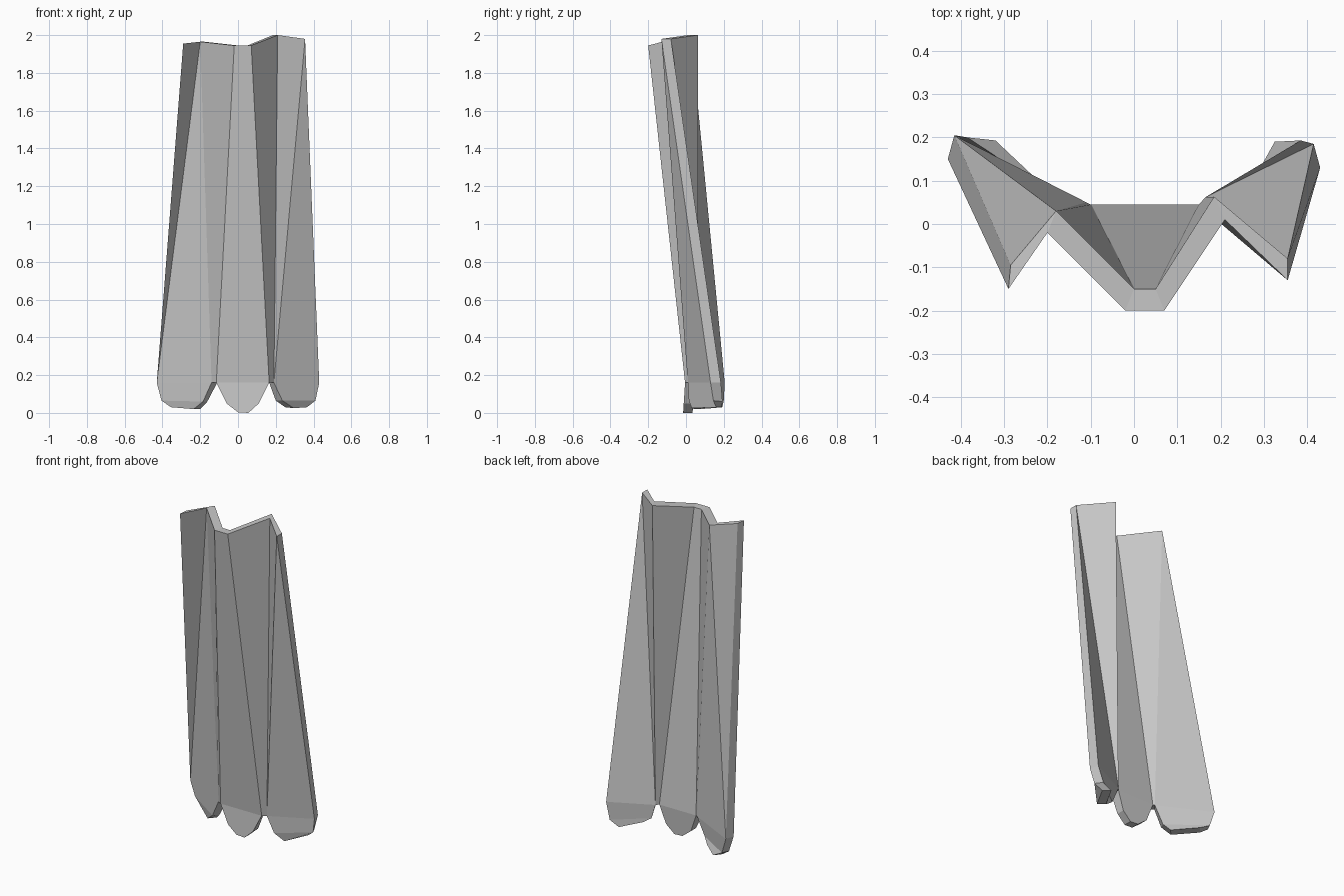
import bpy
import bmesh
from mathutils import Vector

default_cube = bpy.data.objects.get("Cube")
if default_cube:
    bpy.data.objects.remove(default_cube, do_unlink=True)

# Single plain grey finish
GREY = (0.57, 0.57, 0.57, 1.0)
material = bpy.data.materials.new("plain_grey")
material.use_nodes = True
material.diffuse_color = GREY
material.node_tree.nodes["Principled BSDF"].inputs["Base Color"].default_value = GREY

# Fold lines of the pleated sheet, listed from -x to +x
HEM = 0.16
top_heights = [1.955, 1.965, 1.945, 1.945, 2.0, 1.98]
top_front = [(-.29, -.15), (-.2, -.02), (-.02, -.2), (.07, -.2), (.21, .01), (.355, -.13)]
top_back = [(-.285, -.095), (-.18, .03), (0, -.15), (.05, -.15), (.185, .063), (.355, -.08)]
hem_front = [(-.43, .15), (-.14, .01), (-.115, -.005), (.165, -.005), (.19, .01), (.43, .13)]
hem_back = [(-.415, .205), (-.11, .05), (-.1, .045), (.15, .045), (.165, .062), (.415, .185)]

# Tab outlines below the hem, from -x to +x; the side tabs twist as they drop
right_tab_front = [(-.405, .16, .065), (-.355, .15, .03), (-.235, .04, .02), (-.185, .015, .06)]
right_tab_back = [(-.385, .2, .065), (-.32, .193, .03), (-.2, .08, .02), (-.165, .055, .055)]
left_tab_front = [(.235, .015, .065), (.295, .03, .025), (.365, .16, .03), (.41, .145, .065)]
left_tab_back = [(.2, .05, .065), (.25, .055, .03), (.325, .19, .03), (.385, .193, .06)]
middle_tab_front = [(-.06, -.012, .05), (0, -.015, .003), (.055, -.015, 0), (.11, -.012, .05)]
middle_tab_back = [(x, y + .05, z) for x, y, z in middle_tab_front]

bm = bmesh.new()


def add_points(points):
    return [bm.verts.new(Vector(p)) for p in points]


def bridge(first, second):
    """Join two equally long rows of vertices with quads."""
    for i in range(len(first) - 1):
        bm.faces.new((first[i], first[i + 1], second[i + 1], second[i]))


def with_heights(row, heights):
    return add_points([(x, y, z) for (x, y), z in zip(row, heights)])


# Pleated sheet with thickness
hem_heights = [HEM] * len(hem_front)
tf, tb = with_heights(top_front, top_heights), with_heights(top_back, top_heights)
hf, hb = with_heights(hem_front, hem_heights), with_heights(hem_back, hem_heights)
bridge(hf, tf)
bridge(tb, hb)
bridge(tf, tb)
for end in (0, -1):
    bm.faces.new((hf[end], tf[end], tb[end], hb[end]))

# Diagonal creases of the two twisted outer panels
for top, hem in ((tf, hf), (tb, hb)):
    bmesh.ops.connect_verts(bm, verts=[top[1], hem[0]])
    bmesh.ops.connect_verts(bm, verts=[top[5], hem[4]])

# Narrow undersides between the tabs
for left in (1, 3):
    bridge(hf[left:left + 2], hb[left:left + 2])


def add_tab(column, front_outline, back_outline):
    """Add a bent tab under the panel that starts at the given fold."""
    front = [hf[column], *add_points(front_outline), hf[column + 1]]
    back = [hb[column], *add_points(back_outline), hb[column + 1]]
    for side in (front, back):
        bm.faces.new((side[0], side[1], side[-2], side[-1]))
        bm.faces.new(side[1:-1])
    bridge(front, back)


add_tab(0, right_tab_front, right_tab_back)
add_tab(2, middle_tab_front, middle_tab_back)
add_tab(4, left_tab_front, left_tab_back)

bmesh.ops.recalc_face_normals(bm, faces=bm.faces)
mesh = bpy.data.meshes.new("pleated_sheet")
bm.to_mesh(mesh)
bm.free()
mesh.materials.append(material)
sheet = bpy.data.objects.new("pleated_sheet", mesh)
bpy.context.collection.objects.link(sheet)
